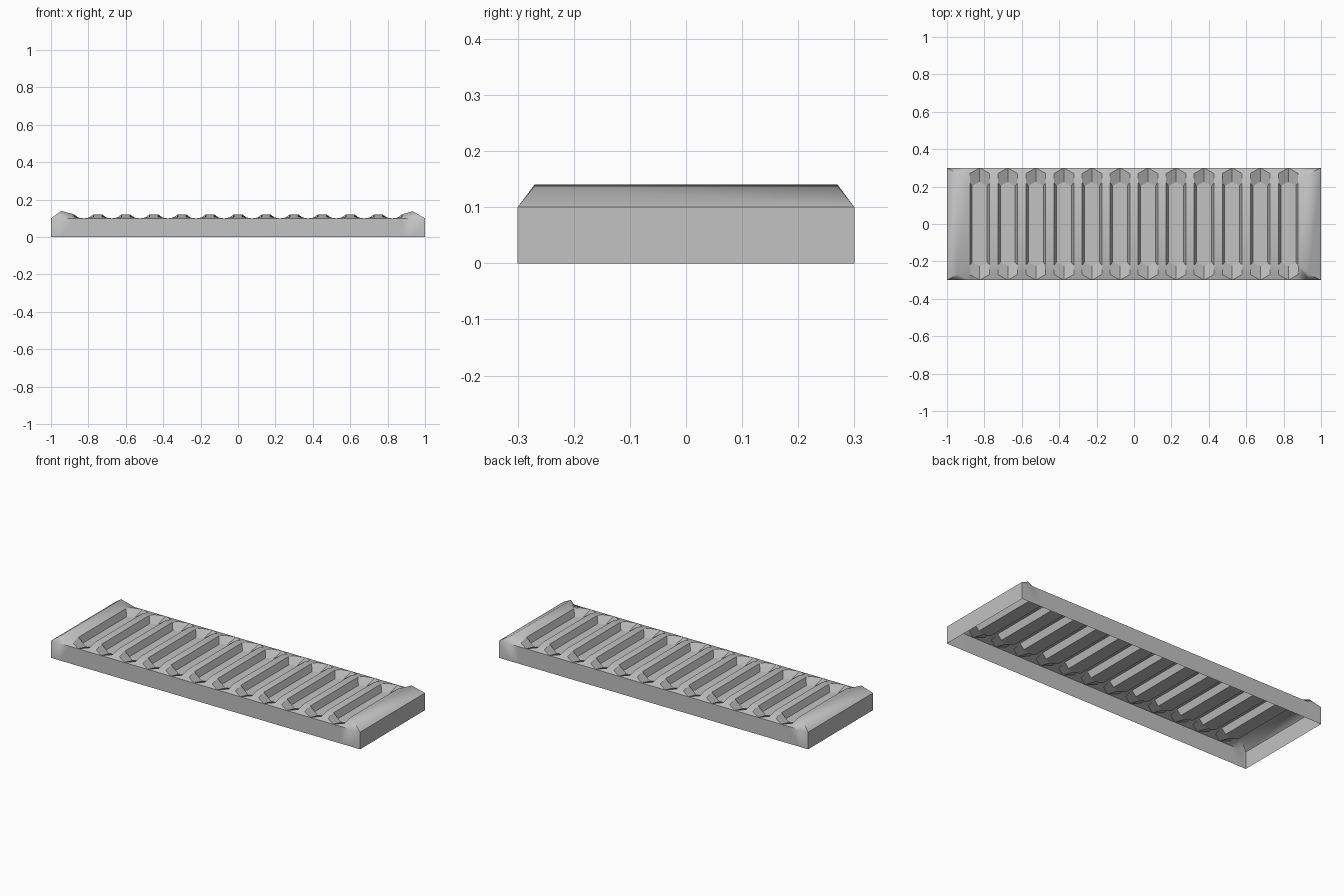
import bpy, bmesh
from mathutils import Vector

cube = bpy.data.objects.get("Cube")
if cube:
    bpy.data.objects.remove(cube, do_unlink=True)

# Overall sizes
HALF_Y, RIM_Z = 0.3, 0.1
RIDGE_Z, FLOOR_Z = 0.122, 0.083
PITCH, COUNT = 0.15, 12
SLOT_W, FLOOR_W = 0.053, 0.04

# Edge profiles (y, z) above the rim, from the side inwards
RIDGE = [(0.27, 0.108), (0.22, RIDGE_Z)]
LEFT_HUMP, RIGHT_HUMP = [(0.27, 0.14)], [(0.27, 0.138)]

mat = bpy.data.materials.new("plain_grey")
mat.use_nodes = True
grey = (0.54, 0.54, 0.54, 1)
mat.diffuse_color = grey
mat.node_tree.nodes["Principled BSDF"].inputs["Base Color"].default_value = grey


def add_face(bm, points, outward):
    face = bm.faces.new([bm.verts.new(p) for p in points])
    face.normal_update()
    if face.normal.dot(outward(face.calc_center_median())) < 0:
        face.normal_flip()


def finish(bm, name):
    bmesh.ops.remove_doubles(bm, verts=bm.verts, dist=0.0001)
    mesh = bpy.data.meshes.new(name)
    bm.to_mesh(mesh)
    bm.free()
    mesh.materials.append(mat)
    return mesh


def link(name, mesh):
    obj = bpy.data.objects.new(name, mesh)
    bpy.context.collection.objects.link(obj)
    return obj


centres = [(i - (COUNT - 1) / 2) * PITCH for i in range(COUNT)]

# Tray shell: open underneath, with humped ends and ridges that taper to the rim
shell = bmesh.new()
away = lambda c: Vector((c.x * 0.1, c.y, c.z))
stations = [(-1, []), (-0.945, LEFT_HUMP)]
for cx in centres:
    stations += [(cx - SLOT_W, RIDGE), (cx + SLOT_W, RIDGE)]
stations += [(0.935, RIGHT_HUMP), (1, [])]

for i in range(len(stations) - 1):
    (x0, prof0), (x1, prof1) = stations[i], stations[i + 1]
    is_slot = 2 <= i < len(stations) - 3 and i % 2 == 0
    if not is_slot:
        # Flat or sloping top between the two profiles
        y0, z0 = (prof0 or [(HALF_Y, RIM_Z)])[-1]
        y1, z1 = (prof1 or [(HALF_Y, RIM_Z)])[-1]
        add_face(shell, [(x0, -y0, z0), (x1, -y1, z1), (x1, y1, z1), (x0, y0, z0)], away)
    for s in (-1, 1):
        y = s * HALF_Y
        a, b, m = (x0, y, RIM_Z), (x1, y, RIM_Z), ((x0 + x1) / 2, y, RIM_Z)
        left = [(x0, s * py, pz) for py, pz in prof0]
        right = [(x1, s * py, pz) for py, pz in prof1]
        # Long side wall
        top = [b, m, a] if is_slot else [b, a]
        add_face(shell, [(x0, y, 0), (x1, y, 0)] + top, away)
        # Taper from the rim, notched where a slot runs out
        if is_slot:
            add_face(shell, [a, m, left[0]], away)
            add_face(shell, [m, b, right[0]], away)
        else:
            add_face(shell, [a, b] + right + left[::-1], away)

# Short end walls
for x in (-1, 1):
    add_face(shell, [(x, -HALF_Y, 0), (x, HALF_Y, 0),
                     (x, HALF_Y, RIM_Z), (x, -HALF_Y, RIM_Z)], away)

tray = link("tray_shell", finish(shell, "tray_shell"))
bpy.context.view_layer.objects.active = tray
tray.select_set(True)
bpy.ops.object.shade_smooth_by_angle(angle=0.92)

# Slot: pointed opening that narrows down to a smaller hexagonal floor
slot = bmesh.new()
up = lambda c: Vector((0, 0, 1))
TIP_Y, SHOULDER_Y = 0.225, 0.205
add_face(slot, [(0, TIP_Y, FLOOR_Z), (FLOOR_W, SHOULDER_Y, FLOOR_Z),
                (FLOOR_W, -SHOULDER_Y, FLOOR_Z), (0, -TIP_Y, FLOOR_Z),
                (-FLOOR_W, -SHOULDER_Y, FLOOR_Z), (-FLOOR_W, SHOULDER_Y, FLOOR_Z)], up)
crest_y = RIDGE[-1][0]
for sx in (-1, 1):
    # Long side of the slot
    add_face(slot, [(sx * SLOT_W, -crest_y, RIDGE_Z), (sx * SLOT_W, crest_y, RIDGE_Z),
                    (sx * FLOOR_W, SHOULDER_Y, FLOOR_Z),
                    (sx * FLOOR_W, -SHOULDER_Y, FLOOR_Z)], up)
    # Ramps at both ends
    for sy in (-1, 1):
        edge = [(sx * SLOT_W, sy * py, pz) for py, pz in RIDGE]
        add_face(slot, [(0, sy * HALF_Y, RIM_Z)] + edge +
                 [(sx * FLOOR_W, sy * SHOULDER_Y, FLOOR_Z), (0, sy * TIP_Y, FLOOR_Z)], up)
slot_mesh = finish(slot, "recessed_slot")
for cx in centres:
    link("recessed_slot", slot_mesh).location.x = cx
